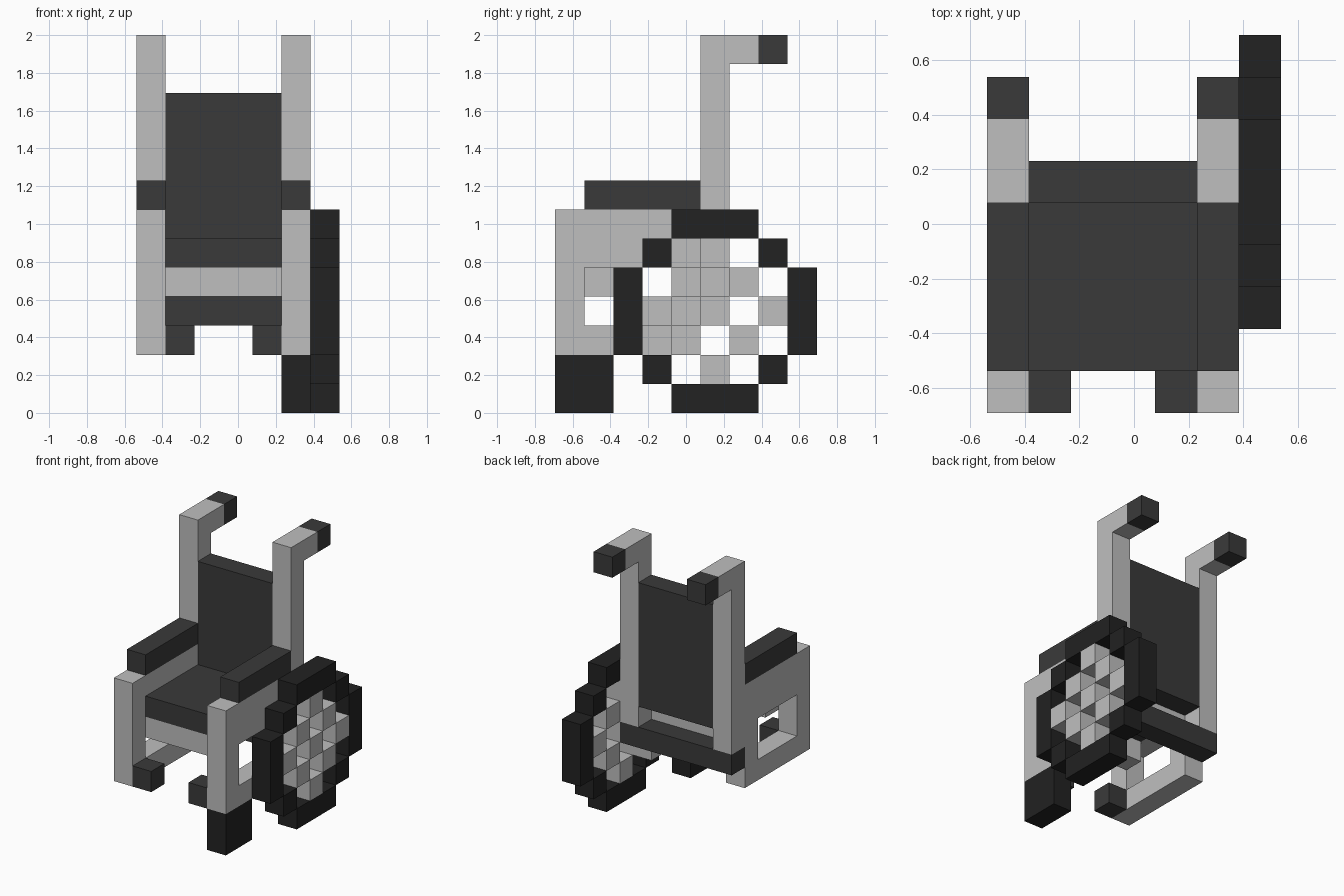
import bpy, bmesh
from mathutils import Vector

cube = bpy.data.objects.get("Cube")
if cube:
    bpy.data.objects.remove(cube, do_unlink=True)

U = 2 / 13  # one block


def material(name, value):
    m = bpy.data.materials.new(name)
    m.use_nodes = True
    colour = (value, value, value, 1)
    m.diffuse_color = colour
    m.node_tree.nodes["Principled BSDF"].inputs["Base Color"].default_value = colour
    return m


GREY = material("light grey metal", 0.52)
PAD = material("dark grey padding", 0.042)
RUBBER = material("black rubber", 0.016)


def blocks(name, mat, boxes):
    """One object from boxes given as (x range, y range, z range) in blocks."""
    bm = bmesh.new()
    for box in boxes:
        low, high = (Vector(c) for c in zip(*box))
        verts = bmesh.ops.create_cube(bm, size=1)["verts"]
        for v in verts:
            v.co = ((low + high) / 2 + v.co * (high - low)) * U
    mesh = bpy.data.meshes.new(name)
    bm.to_mesh(mesh)
    bm.free()
    mesh.materials.append(mat)
    obj = bpy.data.objects.new(name, mesh)
    bpy.context.collection.objects.link(obj)
    return obj


def cell(y, z):
    return ((2.5, 3.5), (y - 0.5, y + 0.5), (z - 0.5, z + 0.5))


# Both sides: frame with opening, push handle, grip, armrest
for side, x in (("right", (-3.5, -2.5)), ("left", (1.5, 2.5))):
    blocks(side + "_side_frame", GREY, [
        (x, (-4.5, -3.5), (2, 5)),
        (x, (-3.5, -0.5), (2, 3)),
        (x, (-0.5, 0.5), (2, 5)),
        (x, (-4.5, 0.5), (5, 7)),
    ])
    blocks(side + "_push_handle", GREY, [
        (x, (0.5, 1.5), (4, 13)),
        (x, (1.5, 2.5), (12, 13)),
    ])
    blocks(side + "_grip", PAD, [(x, (2.5, 3.5), (12, 13))])
    blocks(side + "_armrest", PAD, [(x, (-3.5, 0.5), (7, 8))])

# Footrests on the inner sides of the front posts
for side, x in (("right", (-2.5, -1.5)), ("left", (0.5, 1.5))):
    blocks(side + "_footrest", PAD, [(x, (-4.5, -3.5), (2, 3))])

# Seat, backrest and the bars below them
inner = (-2.5, 1.5)
blocks("seat", PAD, [(inner, (-3.5, 0.5), (5, 6))])
blocks("backrest", PAD, [(inner, (0.5, 1.5), (5, 11))])
blocks("seat_crossbars", GREY, [(inner, (-3.5, -2.5), (4, 5)),
                                (inner, (-0.5, 0.5), (4, 5))])
blocks("rear_axle", PAD, [((-3.5, 2.5), (0.5, 1.5), (3, 4))])

# Large wheel: stepped rim and checkered spokes
cy, cz = 1, 3.5
rim, spokes = [], []
for a in range(-3, 4):
    for b in range(-3, 4):
        big, small = max(abs(a), abs(b)), min(abs(a), abs(b))
        if (big == 3 and small < 2) or (big == 2 and small == 2):
            rim.append(cell(cy + a, cz + b))
        elif big < 3 and (a + b) % 2 == 0:
            spokes.append(cell(cy + a, cz + b))
blocks("wheel_rim", RUBBER, rim)
blocks("wheel_spokes", GREY, spokes)

# Small front wheel
blocks("front_caster", RUBBER, [((1.5, 2.5), (-4.5, -2.5), (0, 2))])
